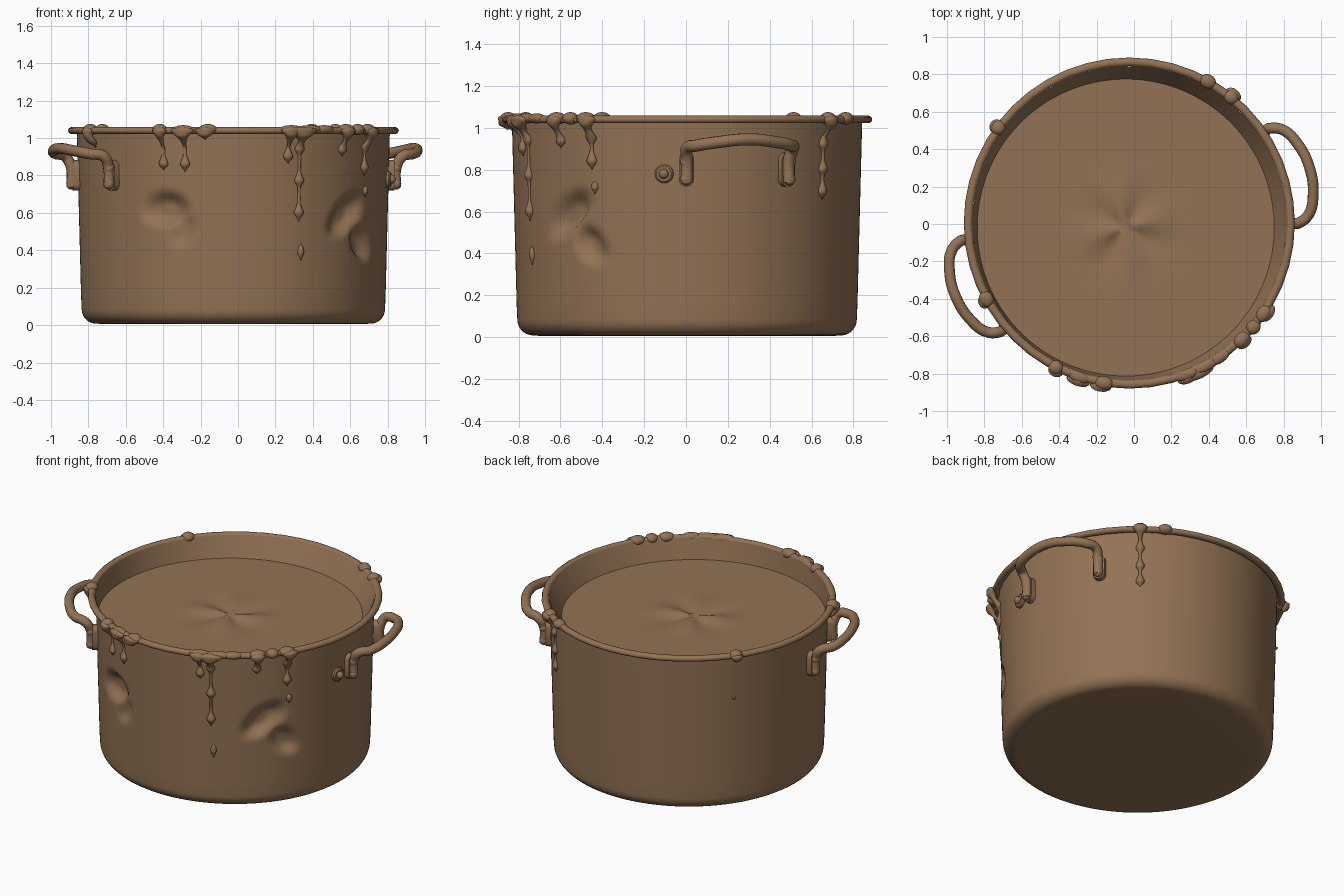
import bpy, bmesh, math
from mathutils import Matrix, Vector

if "Cube" in bpy.data.objects:
    bpy.data.objects.remove(bpy.data.objects["Cube"])

CX, CY = -0.025, 0.005
CENTRE = Matrix.Translation((CX, CY, 0))
mat = bpy.data.materials.new("warm_brown")
mat.diffuse_color = (0.29, 0.17, 0.09, 1)
mat.use_nodes = True
mat.node_tree.nodes["Principled BSDF"].inputs["Base Color"].default_value = mat.diffuse_color


def wall(z):
    return 0.81 + 0.026 * z


def frame(deg):
    return CENTRE @ Matrix.Rotation(math.radians(deg), 4, 'Z')


def finish(name, bm, angle=50):
    bmesh.ops.recalc_face_normals(bm, faces=bm.faces)
    me = bpy.data.meshes.new(name)
    bm.to_mesh(me)
    bm.free()
    me.materials.append(mat)
    ob = bpy.data.objects.new(name, me)
    bpy.context.collection.objects.link(ob)
    bpy.ops.object.select_all(action='DESELECT')
    ob.select_set(True)
    bpy.context.view_layer.objects.active = ob
    bpy.ops.object.shade_smooth_by_angle(angle=math.radians(angle))


def loft(bm, rings, closed=False, start=True, end=True):
    """Skin a list of point rings."""
    vs = [[bm.verts.new(p) for p in r] for r in rings]
    n = len(vs[0])
    for a, b in list(zip(vs, vs[1:])) + ([(vs[-1], vs[0])] if closed else []):
        for i in range(n):
            j = (i + 1) % n
            bm.faces.new((a[i], a[j], b[j], b[i]))
    if start and not closed:
        bm.faces.new(vs[0])
    if end and not closed:
        bm.faces.new(vs[-1])


def circle(r, z, n, ox=0, oy=0):
    turn = [2 * math.pi * i / n for i in range(n)]
    return [Vector((CX + ox + r * math.cos(t), CY + oy + r * math.sin(t), z)) for t in turn]


# Dents: angle, height, half width, half height, depth, slant
DENTS = [(-116, 0.61, 0.17, 0.13, 0.055, 0), (-109, 0.5, 0.09, 0.12, 0.025, 0.4),
         (-43, 0.58, 0.16, 0.13, 0.055, 0.5), (-34, 0.43, 0.11, 0.12, 0.045, -0.4)]


def dent(a, z):
    d = 0
    for da, dz, w, h, depth, slant in DENTS:
        s = math.radians((math.degrees(a) - da + 180) % 360 - 180) * 0.83
        t = (z - dz - slant * s) / h
        t = t if t > 0 else t * 1.25
        k = max(0, 1 - math.hypot(s / w, t))
        d = max(d, depth * min(1, 1.6 * k * k * (3 - 2 * k)))
    return d


# Pot body: rounded base, tapering dented wall, inner wall down to the filling
N = 180
prof = [(0.70, 0.006)]
for i in range(8):
    a = math.pi / 2 * i / 7
    prof.append((0.735 + 0.076 * math.sin(a), 0.085 - 0.077 * math.cos(a)))
prof += [(wall(0.16 + 0.02 * i), 0.16 + 0.02 * i) for i in range(45)]
rings = []
for r, z in prof:
    ring = circle(r, z, N)
    for p in ring:
        v = p - Vector((CX, CY, z))
        p -= v.normalized() * dent(math.atan2(v.y, v.x), z)
    rings.append(ring)
rings += [circle(0.838, 1.045, N), circle(0.792, 0.915, N, -0.02, -0.025)]
bm = bmesh.new()
loft(bm, rings, end=False)
finish("pot_body", bm)

# Rolled rim
bm = bmesh.new()
loft(bm, [circle(0.862 + 0.023 * math.cos(t * math.pi / 5), 1.04 + 0.019 * math.sin(t * math.pi / 5), 48)
          for t in range(10)], closed=True)
finish("rolled_rim", bm, 80)

# Filling surface with a faint swirl in the middle
bm = bmesh.new()
disc = []
for k in range(1, 21):
    r = 0.04 * k
    ring = circle(r, 0.92, 64, -0.02, -0.025)
    for i, p in enumerate(ring):
        p.z += 0.012 * math.sin(8 * math.pi * i / 64 + 0.6) * math.exp(-((r - 0.14) / 0.13) ** 2)
    disc.append(ring)
loft(bm, disc, end=False)
finish("filling_surface", bm, 80)


def ball(bm, deg, r, z, size):
    """Ellipsoid sized (radial, tangential, vertical) at an angle round the pot."""
    m = frame(deg) @ Matrix.Translation((r, 0, z)) @ Matrix.Diagonal((*size, 1))
    bmesh.ops.create_uvsphere(bm, u_segments=20, v_segments=12, radius=1, matrix=m)


def handle(name, mid):
    # Bent bar: half path mirrored (outwards, sideways, up)
    half = [(0.83, 0.255, 0.74), (0.835, 0.255, 0.85), (0.865, 0.265, 0.902), (0.93, 0.237, 0.915),
            (0.985, 0.14, 0.932)]
    path = half + [(1.008, 0, 0.945)] + [(u, -v, z) for u, v, z in reversed(half)]
    cu = bpy.data.curves.new(name, 'CURVE')
    cu.dimensions = '3D'
    cu.bevel_depth = 0.029
    cu.bevel_resolution = 4
    cu.resolution_u = 8
    cu.use_fill_caps = True
    cu.materials.append(mat)
    sp = cu.splines.new('BEZIER')
    sp.bezier_points.add(len(path) - 1)
    for bp, co in zip(sp.bezier_points, path):
        bp.co = co
        bp.handle_left_type = bp.handle_right_type = 'AUTO'
    ob = bpy.data.objects.new(name, cu)
    ob.matrix_world = frame(mid)
    bpy.context.collection.objects.link(ob)
    # Foot plates and rivets
    plates, rivets = bmesh.new(), bmesh.new()
    for ang in (mid - 17.2, mid + 17.2):
        outline = []
        for k in range(20):
            t = 2 * math.pi * (k + 0.5) / 20
            outline.append((0.037 * math.cos(t), 0.8 + 0.037 * math.sin(t) + math.copysign(0.045, math.sin(t))))
        loft(plates, [[frame(ang) @ Vector((r, y, z)) for y, z in outline] for r in (0.81, 0.862)])
        for z in (0.755, 0.838):
            ball(rivets, ang, 0.872, z, (0.026, 0.03, 0.03))
    finish(name + "_plates", plates, 40)
    finish(name + "_rivets", rivets, 80)


handle("right_handle", 17)
handle("left_handle", 203)

# Lone rivet with a washer beside the right handle
bm = bmesh.new()
loft(bm, [[frame(-7.5) @ Vector((r, w * math.cos(k * math.pi / 12), 0.78 + w * math.sin(k * math.pi / 12)))
           for k in range(24)] for r, w in ((0.81, 0.044), (0.842, 0.044), (0.85, 0.036))])
ball(bm, -7.5, 0.853, 0.78, (0.024, 0.024, 0.024))
finish("lone_rivet", bm, 40)


def drip(bm, deg, top, end, rim_w, beads, size):
    """Run of beads down the wall, wide where it leaves the rim."""
    steps = max(10, int((top - end) / 0.01))
    rings = []
    for i in range(steps + 1):
        z = top - (top - end) * i / steps
        w = 0.008 + rim_w * math.exp(-((z - 1.05) / 0.045) ** 2)
        for b in beads:
            w += size * math.exp(-((z - b) / (0.032 if z > b else 0.02)) ** 2)
        w *= min(1, 0.15 + (z - end) / 0.025, 0.15 + (top - z) / 0.015)
        c = wall(z) + 0.003 + 0.045 * max(0, min(1, (z - 0.95) / 0.06))
        rings.append([frame(deg) @ Vector((c + 0.85 * min(w, 0.035) * math.cos(k * math.pi / 7),
                                           w * math.sin(k * math.pi / 7), z)) for k in range(14)])
    loft(bm, rings)


# Drips running from the rim: angle, end height, width at the rim, bead heights
bm = bmesh.new()
for deg, end, w, beads in [
        (-151.5, 0.95, 0.03, [0.98]), (-116.5, 0.83, 0.035, [0.86]), (-108, 0.82, 0.06, [0.86]),
        (-100, 0.99, 0.05, []), (-69.5, 0.865, 0.05, [0.9]), (-65, 0.555, 0.08, [0.94, 0.77, 0.6]),
        (-46, 0.905, 0.04, [0.935]), (-33, 0.8, 0.045, [0.95, 0.84]),
        (51, 0.66, 0.04, [0.92, 0.8, 0.695]), (144, 0.995, 0.03, [])]:
    drip(bm, deg, 1.06, end, w, beads, 0.019)
# Loose drops
for deg, z, half in [(-64, 0.39, 0.045), (-32, 0.715, 0.03), (144, 0.745, 0.012)]:
    drip(bm, deg, z + half, z - half, 0, [z], 0.01)
finish("drips", bm, 180)

# Blobs resting on the rim: angle, half width
bm = bmesh.new()
for deg, w in [(-152, 0.045), (-117, 0.04), (-108, 0.06), (-99, 0.05), (-69, 0.07), (-62, 0.08), (-56, 0.06),
               (-46, 0.05), (-40, 0.04), (-34, 0.05), (51, 0.04), (61, 0.045), (144, 0.04)]:
    h = 0.024 + 0.006 * (w < 0.055)
    ball(bm, deg, 0.866, 1.045, (h * 1.25, w, h))
finish("rim_blobs", bm, 180)
